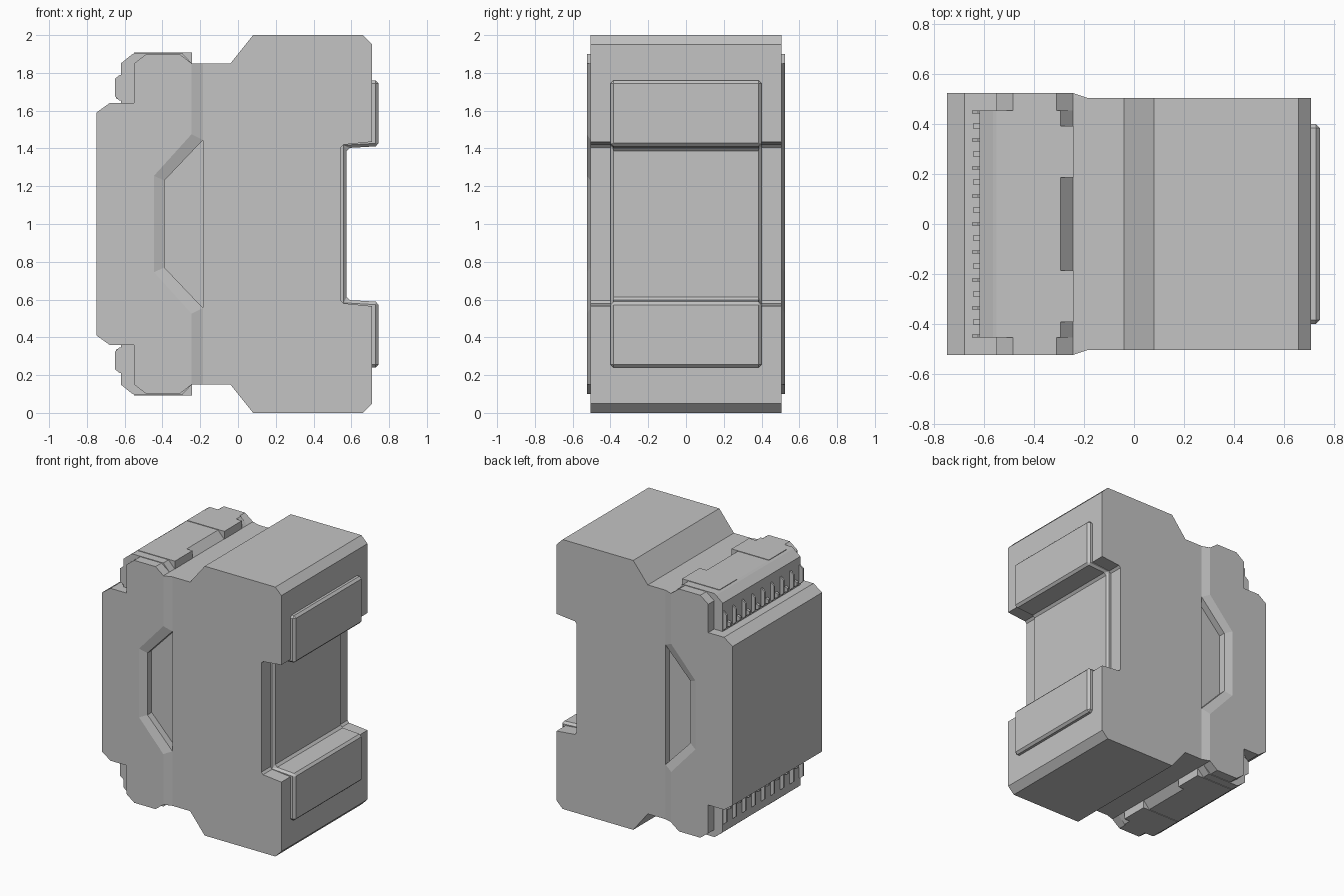
import bpy, bmesh

if "Cube" in bpy.data.objects:
    bpy.data.objects.remove(bpy.data.objects["Cube"])

grey = bpy.data.materials.new("light_grey")
grey.diffuse_color = (0.55, 0.55, 0.55, 1)
grey.use_nodes = True
grey.node_tree.nodes["Principled BSDF"].inputs["Base Color"].default_value = grey.diffuse_color


def loft(name, rings):
    """Skin matching (x, z) outlines placed at successive y positions."""
    bm = bmesh.new()
    loops = [[bm.verts.new((x, y, z)) for x, z in pts] for y, pts in rings]
    n = len(loops[0])
    for a, b in zip(loops, loops[1:]):
        for i in range(n):
            j = (i + 1) % n
            bm.faces.new((a[i], a[j], b[j], b[i]))
    bm.faces.new(loops[0])
    bm.faces.new(loops[-1])
    bmesh.ops.recalc_face_normals(bm, faces=bm.faces)
    me = bpy.data.meshes.new(name)
    bm.to_mesh(me)
    bm.free()
    me.materials.append(grey)
    ob = bpy.data.objects.new(name, me)
    bpy.context.collection.objects.link(ob)
    return ob


def prism(name, pts, y0, y1):
    return loft(name, [(y0, pts), (y1, pts)])


def flip(pts):
    """Mirror an outline about mid height."""
    return [(x, 2 - z) for x, z in pts]


def full(upper):
    """Close an upper half outline with its mirror image."""
    return upper + flip(upper)[::-1]


# Rear housing with the rail slot in its back
prism("main_body", full([
    (-0.185, 1.85), (-0.04, 1.85), (0.08, 2), (0.66, 2), (0.71, 1.95),
    (0.71, 1.435), (0.56, 1.42), (0.545, 1.405)]), -0.505, 0.505)

# Raised back panel that follows the slot
panel = prism("back_panel", full([
    (0.5, 1.55), (0.69, 1.55), (0.69, 1.76), (0.745, 1.76),
    (0.745, 1.412), (0.575, 1.402)]), -0.4, 0.4)
bev = panel.modifiers.new("bevel", 'BEVEL')
bev.width = 0.016
bev.segments = 1
bev.limit_method = 'ANGLE'

# Front housing, its wide cheeks sloping down to the rear housing
front = [(-0.75, 1.59), (-0.68, 1.64), (-0.55, 1.64), (-0.55, 1.85),
         (-0.485, 1.9), (-0.31, 1.9), (-0.245, 1.85)]
inner = full(front + [(-0.185, 1.85), (-0.185, 1.445), (-0.39, 1.23)])
outer = full(front + [(-0.246, 1.849), (-0.246, 1.475), (-0.445, 1.255)])
loft("front_housing", [(-0.525, outer), (-0.505, inner),
                       (0.505, inner), (0.525, outer)])

# Floor of the side grip pockets
prism("pocket_floor", full([(-0.185, 1.445), (-0.39, 1.23)]), -0.455, 0.455)

# Terminal strips at top and bottom
for end, place in (("top", lambda p: p), ("bottom", flip)):
    prism(end + "_terminal", place([
        (-0.62, 1.58), (-0.62, 1.85), (-0.565, 1.895), (-0.55, 1.904),
        (-0.295, 1.904), (-0.245, 1.85), (-0.245, 1.58)]), -0.455, 0.455)
    for k, y in enumerate((-0.29, 0.29)):
        prism(f"{end}_cover_{k}", place([
            (-0.55, 1.84), (-0.55, 1.908), (-0.243, 1.908), (-0.243, 1.84)]),
            y - 0.103, y + 0.103)
    # Slats with small contacts between them
    for i in range(9):
        y = -0.448 + 0.112 * i
        prism(f"{end}_slat_{i}", place([
            (-0.61, 1.79), (-0.625, 1.79), (-0.65, 1.77), (-0.65, 1.675),
            (-0.63, 1.655), (-0.61, 1.655)]), y - 0.006, y + 0.006)
        if i < 8:
            y += 0.056
            prism(f"{end}_contact_{i}", place([
                (-0.61, 1.7), (-0.645, 1.69), (-0.645, 1.665), (-0.61, 1.65)]),
                y - 0.01, y + 0.01)
